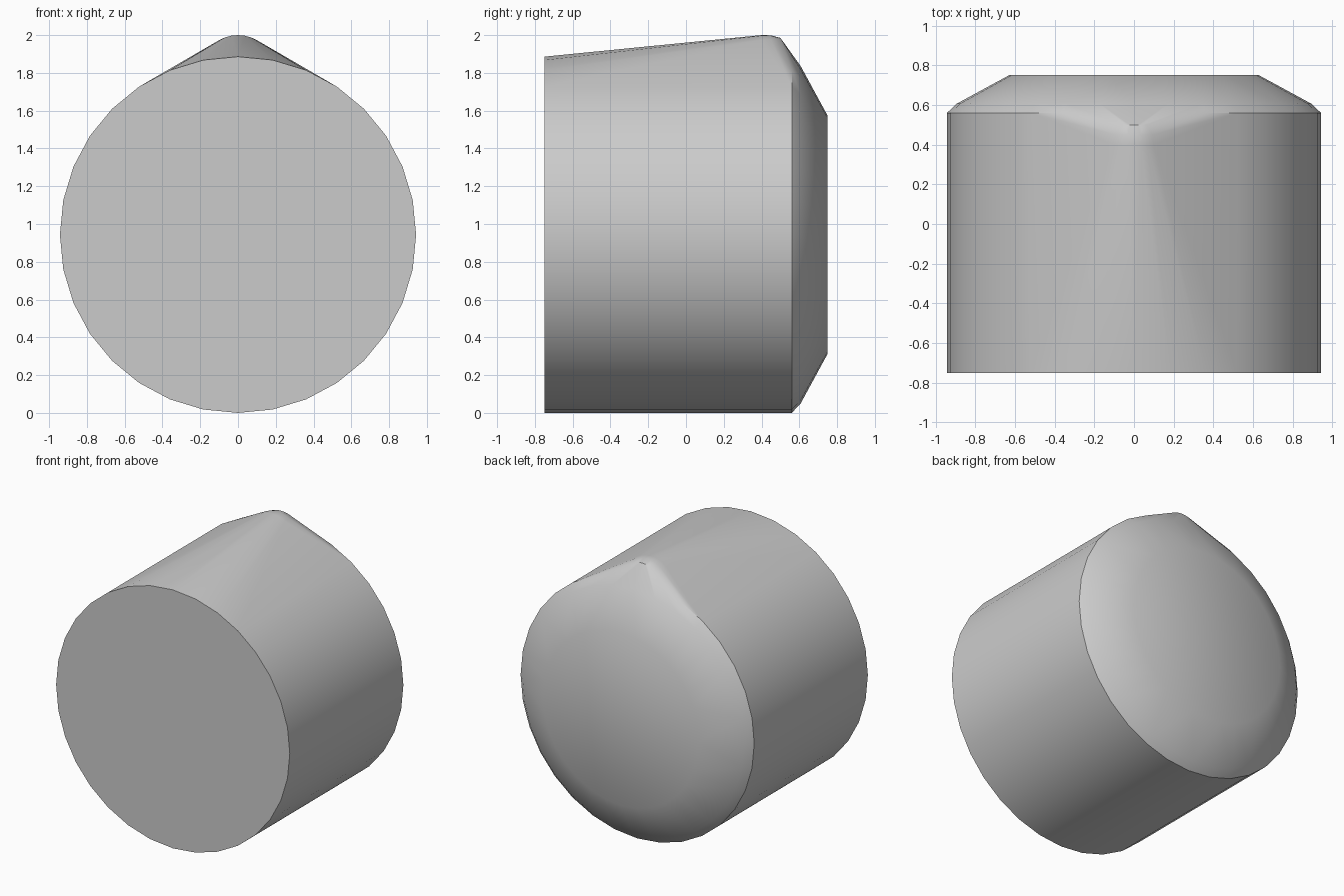
import bpy, bmesh, math

cube = bpy.data.objects.get("Cube")
if cube:
    bpy.data.objects.remove(cube, do_unlink=True)

RADIUS = 0.943
SIDES = 32

# Single plain grey
grey = bpy.data.materials.new("plain_grey")
grey.use_nodes = True
colour = (0.6, 0.6, 0.6, 1)
grey.diffuse_color = colour
grey.node_tree.nodes["Principled BSDF"].inputs["Base Color"].default_value = colour

bm = bmesh.new()


def arc(radius, y, centre_z, start, end, steps, closed=False):
    """Points on an arc across the y axis, angles measured from the top."""
    for i in range(steps if closed else steps + 1):
        a = math.radians(start + (end - start) * i / steps)
        bm.verts.new((radius * math.sin(a), y, centre_z + radius * math.cos(a)))


# Barrel and chamfered back: rings of (radius, y)
for r, y in ((RADIUS, -0.75), (RADIUS, 0.56), (0.893, 0.607), (0.63, 0.75)):
    arc(r, y, RADIUS, 0, 360, SIDES, closed=True)

# Rounded pointer ridge on top: arcs of (radius, y, half angle)
for r, y, half in ((0.2, 0.40, 30), (0.199, 0.45, 28), (0.185, 0.50, 20)):
    arc(r, y, 1.8, -half, half, 6)

# Stretch one skin over barrel and ridge
hull = bmesh.ops.convex_hull(bm, input=bm.verts[:])
spare = {e for e in hull["geom_interior"] + hull["geom_unused"]
         if isinstance(e, bmesh.types.BMVert)}
bmesh.ops.delete(bm, geom=list(spare), context="VERTS")
bmesh.ops.dissolve_limit(bm, angle_limit=math.radians(0.3),
                         verts=bm.verts[:], edges=bm.edges[:])
bmesh.ops.recalc_face_normals(bm, faces=bm.faces[:])

mesh = bpy.data.meshes.new("knob_body")
bm.to_mesh(mesh)
bm.free()
mesh.materials.append(grey)
knob = bpy.data.objects.new("knob_body", mesh)
bpy.context.collection.objects.link(knob)

# Smooth sides with crisp rims
bpy.ops.object.select_all(action="DESELECT")
knob.select_set(True)
bpy.context.view_layer.objects.active = knob
bpy.ops.object.shade_smooth_by_angle(angle=math.radians(35))
